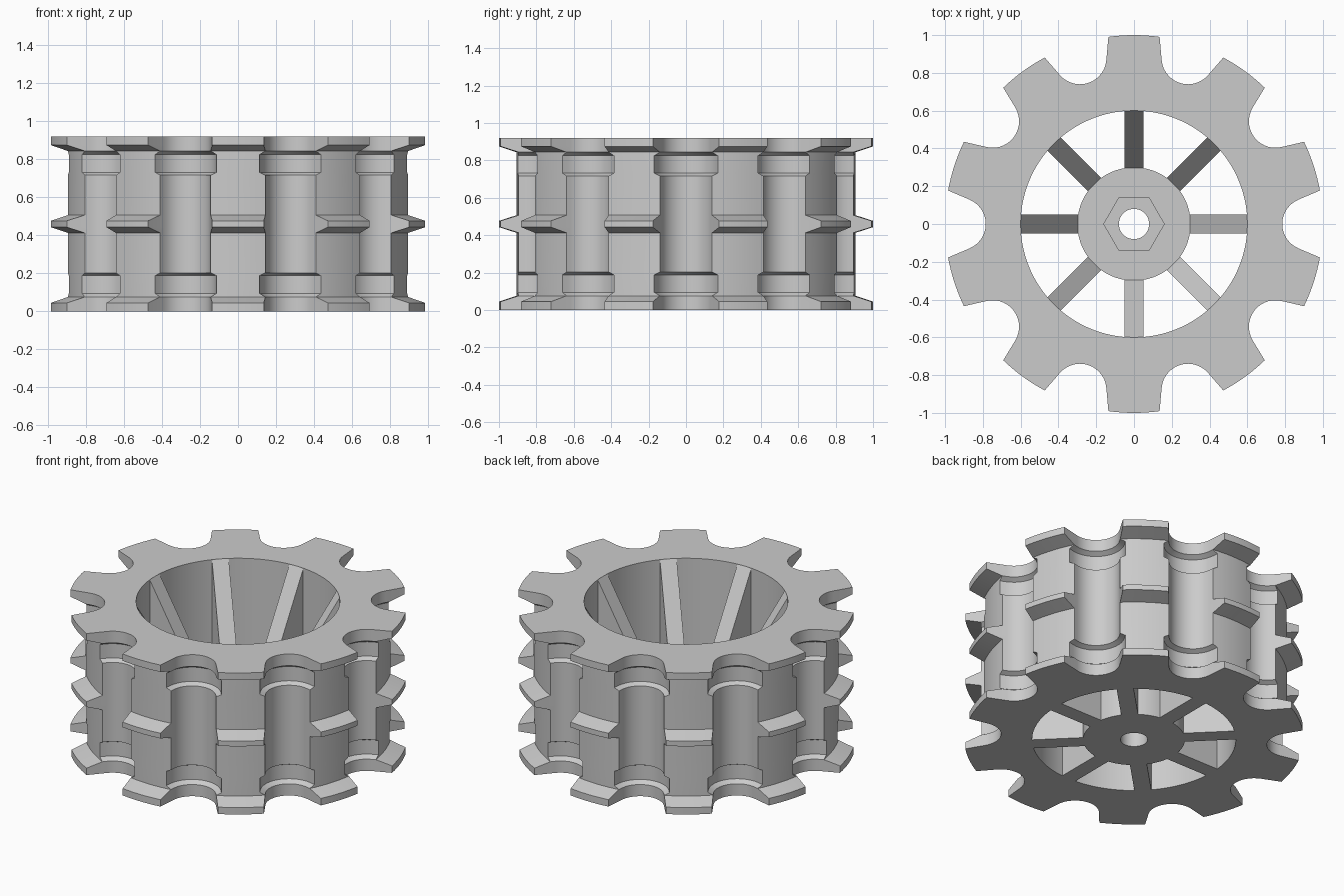
import bpy, bmesh
from math import sin, cos, pi, radians, sqrt, atan2, hypot

if "Cube" in bpy.data.objects:
    bpy.data.objects.remove(bpy.data.objects["Cube"])

grey = bpy.data.materials.new("light_grey")
grey.use_nodes = True
COLOUR = (0.6, 0.6, 0.6, 1)
grey.diffuse_color = COLOUR
grey.node_tree.nodes["Principled BSDF"].inputs["Base Color"].default_value = COLOUR

HEIGHT, TEETH, SPOKES = 0.92, 10, 8
BORE, HUB_R, HUB_TOP = 0.6, 0.3, 0.4


def finish(name, bm):
    """Turn a bmesh into a shaded, coloured object."""
    bmesh.ops.recalc_face_normals(bm, faces=bm.faces)
    mesh = bpy.data.meshes.new(name)
    bm.to_mesh(mesh)
    bm.free()
    obj = bpy.data.objects.new(name, mesh)
    bpy.context.collection.objects.link(obj)
    mesh.materials.append(grey)
    bpy.ops.object.select_all(action='DESELECT')
    obj.select_set(True)
    bpy.context.view_layer.objects.active = obj
    bpy.ops.object.shade_smooth_by_angle(angle=radians(25))
    return obj


def closed_loft(name, rings):
    """Skin equal-length rings in order, joining the last back to the first."""
    bm = bmesh.new()
    loops = [[bm.verts.new(p) for p in ring] for ring in rings]
    for a, b in zip(loops, loops[1:] + loops[:1]):
        for i in range(len(a)):
            j = (i + 1) % len(a)
            bm.faces.new((a[i], a[j], b[j], b[i]))
    return finish(name, bm)


def toothed_outline(radius, notch_r, z):
    """Circle of the given radius with round-bottomed, flared notches."""
    flare, centre, steps, arc_steps = radians(23), 0.925, 14, 8
    tx, ty = centre - notch_r * sin(flare), notch_r * cos(flare)
    # where the flared wall meets the outer circle
    dot = tx * cos(flare) + ty * sin(flare)
    reach = -dot + sqrt(dot * dot - tx * tx - ty * ty + radius * radius)
    corner = atan2(ty + reach * sin(flare), tx + reach * cos(flare))
    sector = [(radius * cos(corner), -radius * sin(corner))]
    sweep = pi / 2 - flare
    for i in range(steps + 1):
        t = -sweep + 2 * sweep * i / steps
        sector.append((centre - notch_r * cos(t), notch_r * sin(t)))
    tooth = 2 * pi / TEETH - 2 * corner
    for i in range(arc_steps):
        t = corner + tooth * i / arc_steps
        sector.append((radius * cos(t), radius * sin(t)))
    ring = []
    for k in range(TEETH):
        c, s = cos(2 * pi * k / TEETH), sin(2 * pi * k / TEETH)
        ring += [(x * c - y * s, x * s + y * c, z) for x, y in sector]
    return ring


# Toothed drum: lower half levels (z, outer radius, notch radius), then mirrored
TIP, DRUM, SEAT, RELIEF = 1.0, 0.906, 0.14, 0.17
lower = [(0, TIP, SEAT), (0.045, TIP, SEAT), (0.076, DRUM, SEAT),
         (0.095, DRUM, RELIEF), (0.188, DRUM, RELIEF), (0.203, DRUM, SEAT),
         (0.413, DRUM, SEAT), (0.443, TIP, SEAT)]
levels = lower + [(HEIGHT - z, r, n) for z, r, n in reversed(lower)]
rings = [toothed_outline(r, n, z) for z, r, n in levels]
for source, z in ((rings[-1], HEIGHT), (rings[0], 0)):
    rings.append([(BORE * x / hypot(x, y), BORE * y / hypot(x, y), z)
                  for x, y, _ in source])
closed_loft("toothed_drum", rings)


# Hub with axle hole and hexagonal nut pocket
def circle(r, z, hexagon=False):
    pts = []
    for i in range(72):
        a = 2 * pi * i / 72
        k = cos(pi / 6) / cos(a % (pi / 3) - pi / 6) if hexagon else 1
        pts.append((r * k * cos(a), r * k * sin(a), z))
    return pts


closed_loft("hub", [circle(0.08, 0), circle(HUB_R, 0), circle(HUB_R, HUB_TOP),
                    circle(0.16, HUB_TOP, True), circle(0.16, 0.25, True),
                    circle(0.08, 0.25)])

# Spokes: upright ribs sloping from the rim down to the hub
bm = bmesh.new()
side = [(0.296, 0), (0.601, 0), (0.601, HEIGHT), (0.296, HUB_TOP)]
for k in range(SPOKES):
    c, s = cos(2 * pi * k / SPOKES), sin(2 * pi * k / SPOKES)
    left, right = [[bm.verts.new((r * c - w * s, r * s + w * c, z)) for r, z in side]
                   for w in (0.05, -0.05)]
    bm.faces.new(left)
    bm.faces.new(right[::-1])
    for i in range(4):
        j = (i + 1) % 4
        bm.faces.new((left[i], right[i], right[j], left[j]))
finish("spokes", bm)
